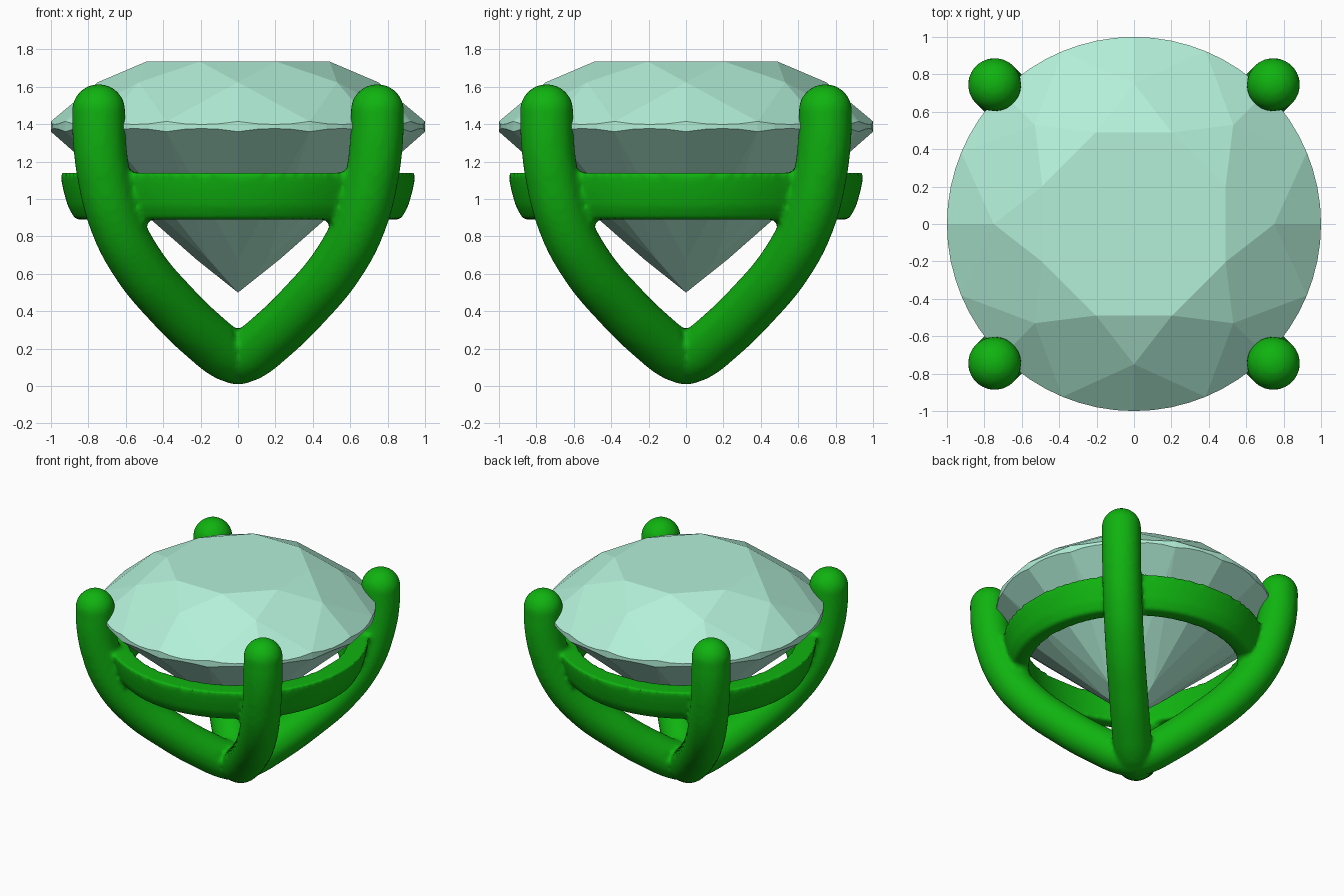
import bpy, bmesh, math
from mathutils import Vector

if "Cube" in bpy.data.objects:
    bpy.data.objects.remove(bpy.data.objects["Cube"])


def material(name, rgb):
    m = bpy.data.materials.new(name)
    m.diffuse_color = (*rgb, 1)
    m.use_nodes = True
    m.node_tree.nodes["Principled BSDF"].inputs["Base Color"].default_value = m.diffuse_color
    return m


def polar(r, deg, z):
    a = math.radians(deg)
    return Vector((r * math.cos(a), r * math.sin(a), z))


def mesh_object(name, bm):
    bmesh.ops.remove_doubles(bm, verts=bm.verts, dist=1e-4)
    bmesh.ops.recalc_face_normals(bm, faces=bm.faces)
    me = bpy.data.meshes.new(name)
    bm.to_mesh(me)
    bm.free()
    ob = bpy.data.objects.new(name, me)
    bpy.context.collection.objects.link(ob)
    return ob


# Round brilliant gem, cut facet by facet
def build_gem():
    bm = bmesh.new()
    SUB = 4
    TOP, LOW = 1.415, 1.36

    def face(pts):
        bm.faces.new([bm.verts.new(p) for p in pts])

    def rim(tip, a0, a1, z):
        # girdle arc lying in the plane of a half facet, which gives the scallop
        b, c = polar(1, a0, z), polar(1, a1, z)
        n = (b - tip).cross(c - tip)
        arc = []
        for i in range(SUB + 1):
            p = polar(1, a0 + (a1 - a0) * i / SUB, 0)
            p.z = tip.z - (n.x * (p.x - tip.x) + n.y * (p.y - tip.y)) / n.z
            arc.append(p)
        return arc

    culet = Vector((0, 0, 0.5))
    face([polar(0.53, 22.5 + 45 * k, 1.735) for k in range(8)])
    for k in range(8):
        a = 45 * k
        star, nxt = polar(0.75, a, 1.624), polar(0.75, a + 45, 1.624)
        low, low_nxt = polar(0.22, a, 0.675), polar(0.22, a + 45, 0.675)
        corner = polar(0.53, a + 22.5, 1.735)
        face([polar(0.53, a - 22.5, 1.735), star, corner])
        face([corner, star, polar(1, a + 22.5, TOP), nxt])
        face([culet, low, polar(1, a + 22.5, LOW), low_nxt])
        for s in (-22.5, 22.5):
            up, dn = rim(star, a, a + s, TOP), rim(low, a, a + s, LOW)
            face([star] + up)
            face([low] + dn)
            for i in range(SUB):
                face([up[i], up[i + 1], dn[i + 1], dn[i]])
    gem = mesh_object("gem", bm)
    gem.data.materials.append(material("mint", (0.45, 0.87, 0.69)))


# One curved prong: tube along a diagonal path with a ball tip
R = 0.143
PATH = [(0, 0.15), (0.06, 0.172), (0.165, 0.252), (0.35, 0.43), (0.54, 0.66),
        (0.655, 0.885), (0.718, 1.13), (0.742, 1.33), (0.745, 1.472)]


def prong(name, sx, sy):
    cu = bpy.data.curves.new(name, 'CURVE')
    cu.dimensions = '3D'
    cu.bevel_depth = R
    cu.bevel_resolution = 8
    cu.use_fill_caps = True
    sp = cu.splines.new('BEZIER')
    sp.bezier_points.add(len(PATH) - 1)
    for p, (d, z) in zip(sp.bezier_points, PATH):
        p.co = (d * sx, d * sy, z)
        p.handle_left_type = p.handle_right_type = 'AUTO'
    ob = bpy.data.objects.new(name, cu)
    bpy.context.collection.objects.link(ob)
    return ob


def ball(name, loc):
    bpy.ops.mesh.primitive_uv_sphere_add(segments=40, ring_count=20, radius=R, location=loc)
    ob = bpy.context.object
    ob.name = name
    return ob


# Gallery rail: flared band turned around z
def rail():
    prof = [(0.76, 0.89), (0.87, 0.89), (0.91, 0.96), (0.935, 1.05),
            (0.952, 1.14), (0.80, 1.14)]
    bm = bmesh.new()
    n = 96
    rings = [[bm.verts.new(polar(r, 360 * i / n, z)) for r, z in prof] for i in range(n)]
    for i in range(n):
        a, b = rings[i], rings[(i + 1) % n]
        for j in range(len(prof)):
            k = (j + 1) % len(prof)
            bm.faces.new([a[j], b[j], b[k], a[k]])
    return mesh_object("setting", bm)


build_gem()
setting = rail()
parts = [setting, ball("base_ball", (0, 0, 0.15))]
for sx in (-1, 1):
    for sy in (-1, 1):
        parts.append(prong("prong", sx, sy))
        parts.append(ball("prong_tip", (PATH[-1][0] * sx, PATH[-1][0] * sy, PATH[-1][1])))

# Fuse rail and prongs into one softly blended casting
bpy.ops.object.select_all(action='DESELECT')
for ob in parts:
    ob.select_set(True)
bpy.context.view_layer.objects.active = setting
bpy.ops.object.convert(target='MESH')
bpy.ops.object.join()
setting = bpy.context.object
setting.name = "setting"
mod = setting.modifiers.new("Fuse", 'REMESH')
mod.mode = 'VOXEL'
mod.voxel_size = 0.02
mod.use_smooth_shade = True
sm = setting.modifiers.new("Blend", 'SMOOTH')
sm.factor = 0.5
sm.iterations = 4
setting.data.materials.clear()
setting.data.materials.append(material("green_metal", (0.005, 0.45, 0.005)))
